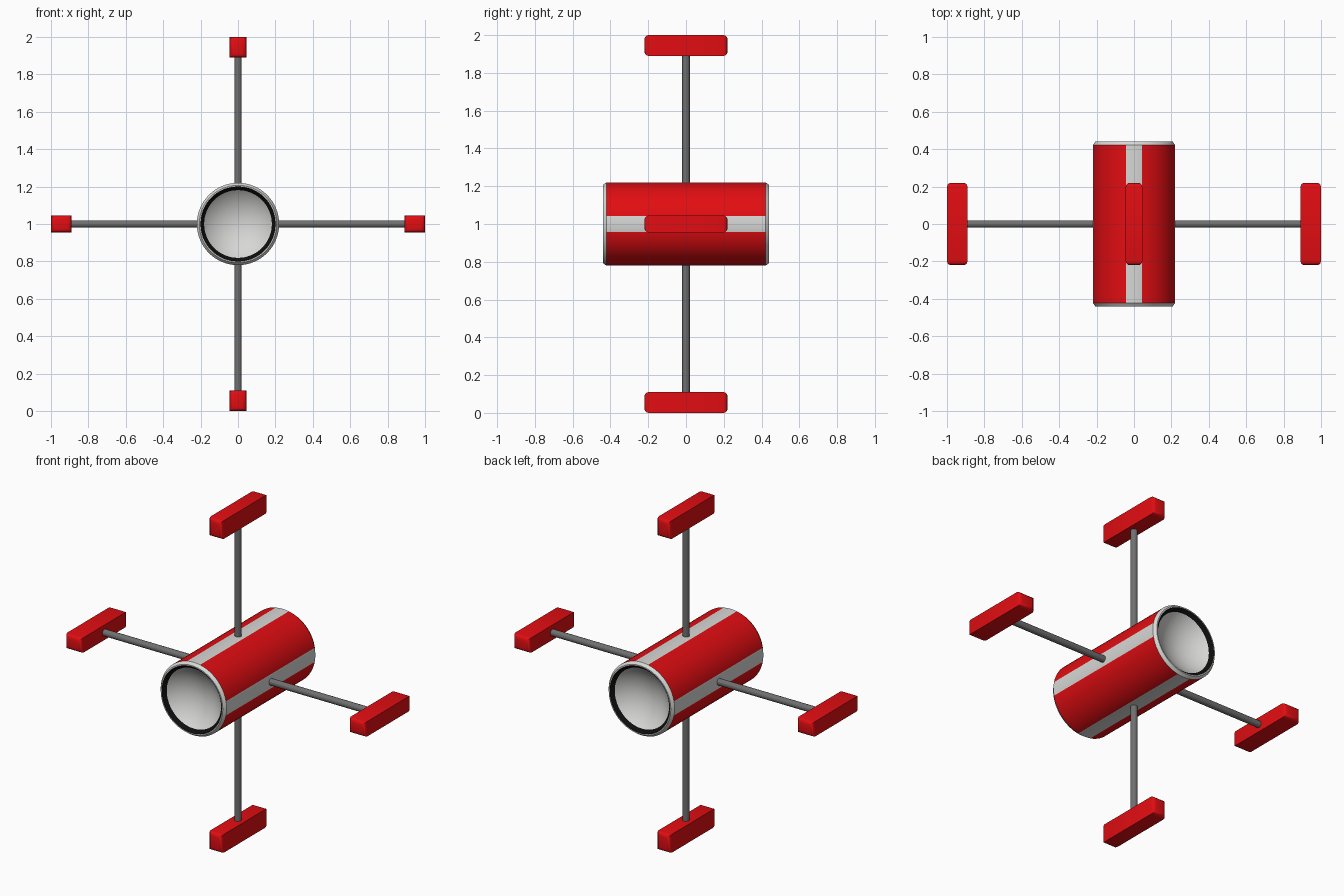
import bpy, bmesh, math
from mathutils import Matrix, Vector

if "Cube" in bpy.data.objects:
    bpy.data.objects.remove(bpy.data.objects["Cube"])


def material(name, rgb):
    m = bpy.data.materials.new(name)
    m.diffuse_color = (*rgb, 1)
    m.use_nodes = True
    m.node_tree.nodes["Principled BSDF"].inputs["Base Color"].default_value = m.diffuse_color
    return m


RED = material("red", (0.76, 0.004, 0.006))
WHITE = material("off white", (0.68, 0.68, 0.67))
BLACK = material("black", (0.004, 0.004, 0.004))
GREY = material("dark grey", (0.16, 0.16, 0.16))
CENTRE = Matrix.Translation((0, 0, 1))


def finish(name, bm, mats, angle):
    bmesh.ops.recalc_face_normals(bm, faces=bm.faces[:])
    me = bpy.data.meshes.new(name)
    bm.to_mesh(me)
    bm.free()
    for m in mats:
        me.materials.append(m)
    ob = bpy.data.objects.new(name, me)
    bpy.context.collection.objects.link(ob)
    bpy.ops.object.select_all(action='DESELECT')
    ob.select_set(True)
    bpy.context.view_layer.objects.active = ob
    bpy.ops.object.shade_smooth_by_angle(angle=math.radians(angle))
    return ob


# body: one lathed profile along y, with a hollow dish at each end
HALF, R, RIM, DISH, EDGE = 0.44, 0.22, 0.2, 0.26, 0.181
N = 64


def dish_y(r):
    return HALF - math.sqrt(DISH**2 - r**2) + math.sqrt(DISH**2 - RIM**2)


def dish_y_in(r):
    return HALF - (math.sqrt(DISH**2 - r**2) - math.sqrt(DISH**2 - RIM**2))


radii = [0.02, 0.05, 0.08, 0.11, 0.135, 0.16, EDGE, RIM]
half = [(r, dish_y_in(r)) for r in radii] + [(0.207, HALF), (R, 0.422)]
profile = half + [(r, -y) for r, y in reversed(half)]

bm = bmesh.new()
rings = []
for r, y in profile:
    ring = []
    for i in range(N):
        a = 2 * math.pi * i / N
        ring.append(bm.verts.new((r * math.cos(a), y, r * math.sin(a))))
    rings.append(ring)
for a, b in zip(rings, rings[1:]):
    for i in range(N):
        j = (i + 1) % N
        bm.faces.new((a[i], a[j], b[j], b[i]))
for s, ring in ((1, rings[0]), (-1, rings[-1])):
    tip = bm.verts.new((0, s * dish_y_in(0), 0))
    for i in range(N):
        bm.faces.new((tip, ring[i], ring[(i + 1) % N]))

# colours: red shell with four white stripes, white rims and dishes, black dish edge
for f in bm.faces:
    c = f.calc_center_median()
    r = math.hypot(c.x, c.z)
    f.material_index = 1
    if abs(c.y) < 0.1:
        if min(abs(c.x), abs(c.z)) > 0.044:
            f.material_index = 0
    elif EDGE < r + 0.002 and r < RIM - 0.002:
        f.material_index = 2
bm.transform(CENTRE)
finish("body", bm, [RED, WHITE, BLACK], 30)

# four arms, each with a rod and an end pad
for k, side in enumerate(("right", "top", "left", "bottom")):
    turn = CENTRE @ Matrix.Rotation(-k * math.pi / 2, 4, 'Y')

    bm = bmesh.new()
    bmesh.ops.create_cone(bm, cap_ends=True, segments=20, radius1=0.02, radius2=0.02, depth=0.7,
                          matrix=turn @ Matrix.Translation((0.55, 0, 0)) @ Matrix.Rotation(math.pi / 2, 4, 'Y'))
    finish(side + "_rod", bm, [GREY], 35)

    bm = bmesh.new()
    bmesh.ops.create_cube(bm, size=1, matrix=Matrix.Translation((0.945, 0, 0)) @ Matrix.Diagonal((0.11, 0.44, 0.09, 1)))
    ends = [e for e in bm.edges if abs(e.verts[0].co.y - e.verts[1].co.y) < 0.01]
    bmesh.ops.bevel(bm, geom=ends, offset=0.022, segments=3, profile=0.5, affect='EDGES')
    bm.transform(turn)
    finish(side + "_pad", bm, [RED], 35)
